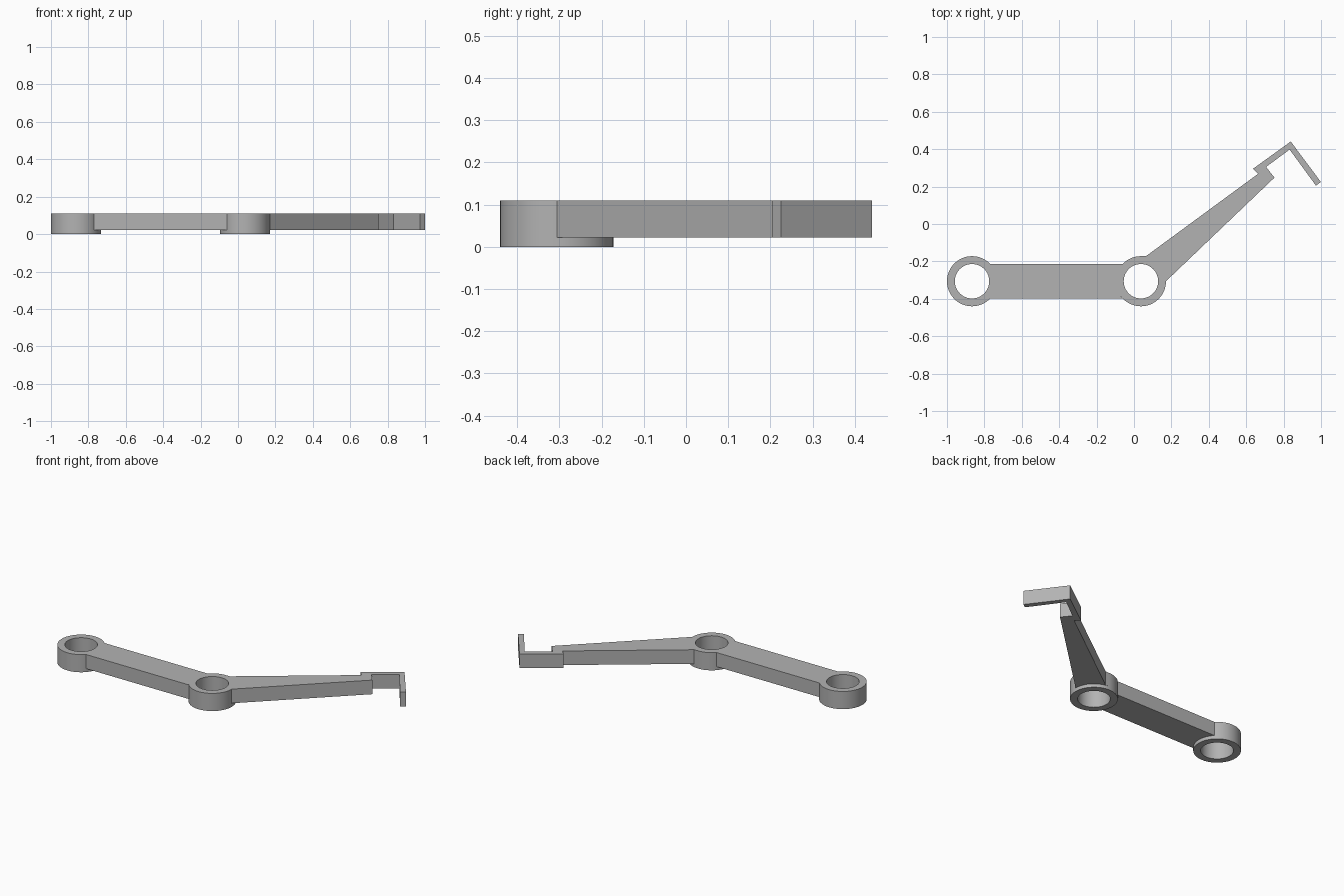
import bpy, bmesh, math

if "Cube" in bpy.data.objects:
    bpy.data.objects.remove(bpy.data.objects["Cube"])

TOP, ARM_BOTTOM = 0.11, 0.022
OUTER, INNER = 0.134, 0.092
END, JOINT = (-0.866, -0.306), (0.037, -0.306)

grey = bpy.data.materials.new("plain grey")
grey.use_nodes = True
color = (0.45, 0.45, 0.45, 1)
grey.diffuse_color = color
grey.node_tree.nodes["Principled BSDF"].inputs["Base Color"].default_value = color


def finish(name, bm):
    bmesh.ops.recalc_face_normals(bm, faces=bm.faces[:])
    mesh = bpy.data.meshes.new(name)
    bm.to_mesh(mesh)
    bm.free()
    mesh.materials.append(grey)
    obj = bpy.data.objects.new(name, mesh)
    bpy.context.collection.objects.link(obj)
    bpy.ops.object.select_all(action='DESELECT')
    obj.select_set(True)
    bpy.context.view_layer.objects.active = obj
    bpy.ops.object.shade_smooth_by_angle(angle=math.radians(25))
    return obj


def arc(center, start, stop, steps=16):
    """Points on a ring's outer wall, angles in degrees."""
    angles = [math.radians(start + (stop - start) * i / steps) for i in range(steps + 1)]
    return [(center[0] + OUTER * math.cos(a), center[1] + OUTER * math.sin(a)) for a in angles]


def plate(name, outline):
    """Extrude a flat outline to the arm's thickness."""
    bm = bmesh.new()
    face = bm.faces.new([bm.verts.new((x, y, ARM_BOTTOM)) for x, y in outline])
    result = bmesh.ops.extrude_face_region(bm, geom=[face])
    verts = [v for v in result["geom"] if isinstance(v, bmesh.types.BMVert)]
    bmesh.ops.translate(bm, verts=verts, vec=(0, 0, TOP - ARM_BOTTOM))
    return finish(name, bm)


def ring(name, center, sides=64):
    """Spin a rectangular section around the ring's axis."""
    bm = bmesh.new()
    section = [(INNER, 0), (OUTER, 0), (OUTER, TOP), (INNER, TOP)]
    verts = [bm.verts.new((center[0] + r, center[1], z)) for r, z in section]
    edges = [bm.edges.new((verts[i], verts[(i + 1) % 4])) for i in range(4)]
    bmesh.ops.spin(bm, geom=verts + edges, cent=(*center, 0), axis=(0, 0, 1),
                   angle=math.tau, steps=sides, use_merge=True)
    bmesh.ops.remove_doubles(bm, verts=bm.verts[:], dist=0.0005)
    return finish(name, bm)


# Pivot rings
ring("end_ring", END)
ring("joint_ring", JOINT)

# Straight arm, its ends fitted to both rings
half = math.degrees(math.asin(0.0925 / OUTER))
plate("straight_arm", arc(END, half, -half) + arc(JOINT, 180 + half, 180 - half))

# Tapered arm with the hooked tip
hook = [(0.751, 0.248), (0.706, 0.305), (0.832, 0.398), (0.973, 0.205),
        (0.999, 0.225), (0.838, 0.441), (0.636, 0.295), (0.663, 0.268)]
plate("hooked_arm", arc(JOINT, 90, 0) + hook + [(0.064, -0.172)])
